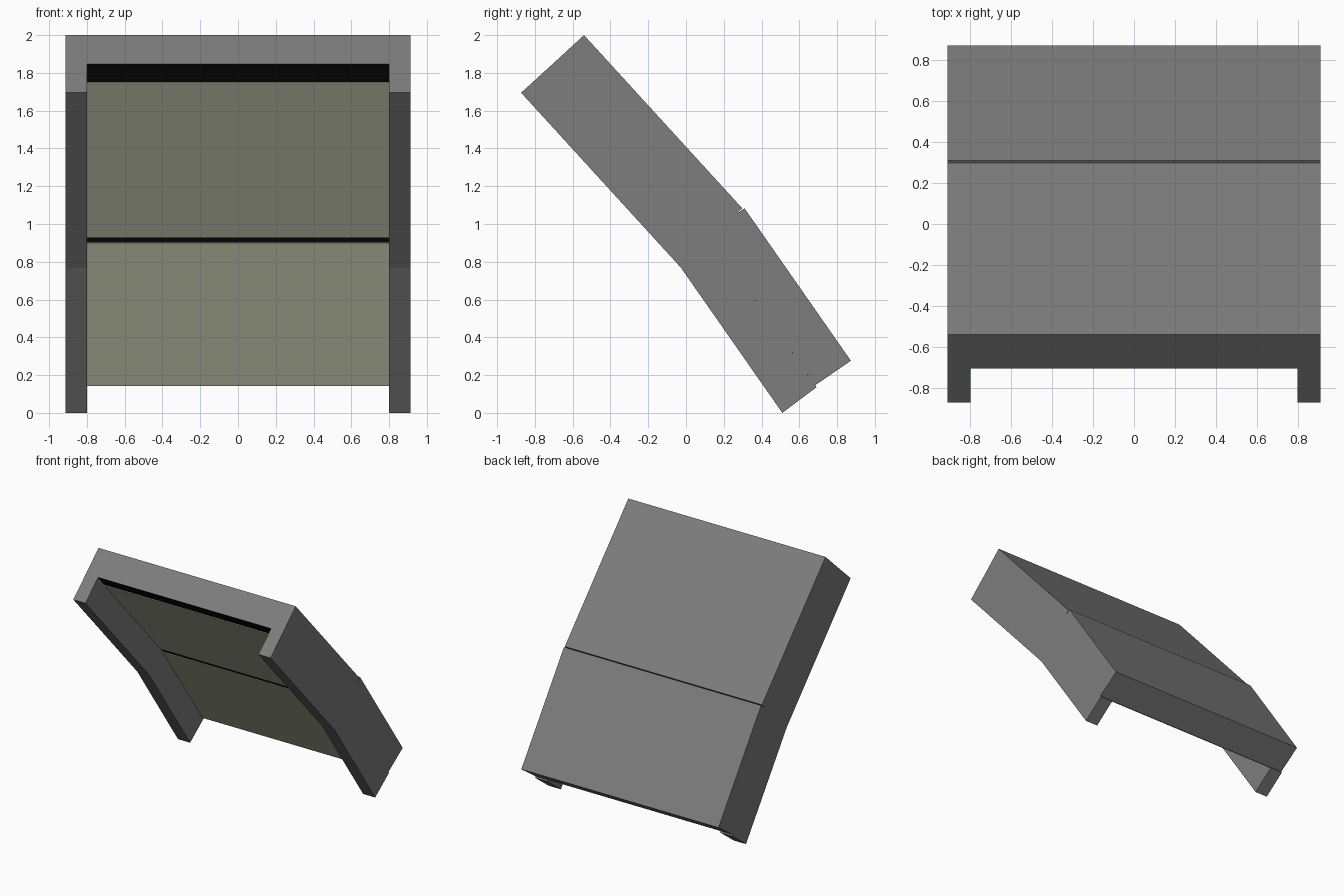
import bpy, bmesh
from mathutils import Vector

if "Cube" in bpy.data.objects:
    bpy.data.objects.remove(bpy.data.objects["Cube"])

HALF_W, INNER = 0.912, 0.80


def material(name, rgb):
    m = bpy.data.materials.new(name)
    m.diffuse_color = (*rgb, 1)
    m.use_nodes = True
    m.node_tree.nodes["Principled BSDF"].inputs["Base Color"].default_value = m.diffuse_color
    return m


GREY = material("grey casing", (0.205, 0.205, 0.205))
BLACK = material("black lining", (0.004, 0.004, 0.004))
OLIVE = material("pale olive panel", (0.63, 0.66, 0.49))


def prism(name, profile, x0, x1, mat):
    """Extrude a (y, z) side profile between two x positions."""
    bm = bmesh.new()
    face = bm.faces.new([bm.verts.new((x0, y, z)) for y, z in profile])
    res = bmesh.ops.extrude_face_region(bm, geom=[face])
    verts = [g for g in res["geom"] if isinstance(g, bmesh.types.BMVert)]
    bmesh.ops.translate(bm, verts=verts, vec=(x1 - x0, 0, 0))
    bmesh.ops.recalc_face_normals(bm, faces=bm.faces)
    me = bpy.data.meshes.new(name)
    bm.to_mesh(me)
    bm.free()
    me.materials.append(mat)
    ob = bpy.data.objects.new(name, me)
    bpy.context.collection.objects.link(ob)
    return ob


# Key points of the side profile, (y, z)
TOP, BEND, END = Vector((-0.705, 1.848)), Vector((0.135, 0.925)), Vector((0.684, 0.146))
RAIL_END = Vector((0.691, 0.136))

# Back slab, full width, with the hinge slit at the bend
prism("back_slab", [(-0.54, 2.0), (0.298, 1.083), (0.264, 1.052), (0.31, 1.083),
                    (0.873, 0.276), END, BEND, TOP], -HALF_W, HALF_W, GREY)

# Side rails in front of the slab
for side, s in (("left", -1), ("right", 1)):
    prism(side + "_rail", [TOP, BEND, RAIL_END, (0.51, 0.0), (-0.028, 0.77),
                           (-0.873, 1.695)], s * INNER, s * HALF_W, GREY)


def plate(name, a, b, z_hi, z_lo, lift, mat):
    """Thin plate lying on the inner line a-b between two heights."""
    d = (b - a).normalized()
    n = Vector((d.y, -d.x))
    p = a + d * ((z_hi - a.y) / d.y)
    q = a + d * ((z_lo - a.y) / d.y)
    prism(name, [p, q, q + n * lift, p + n * lift], -INNER, INNER, mat)


# Black lining and raised olive panels
plate("upper_lining", TOP, BEND, TOP.y, BEND.y, 0.003, BLACK)
plate("lower_lining", BEND, END, BEND.y, END.y, 0.003, BLACK)
plate("upper_panel", TOP, BEND, 1.755, 0.934, 0.007, OLIVE)
plate("lower_panel", BEND, END, 0.904, END.y + 0.001, 0.007, OLIVE)
